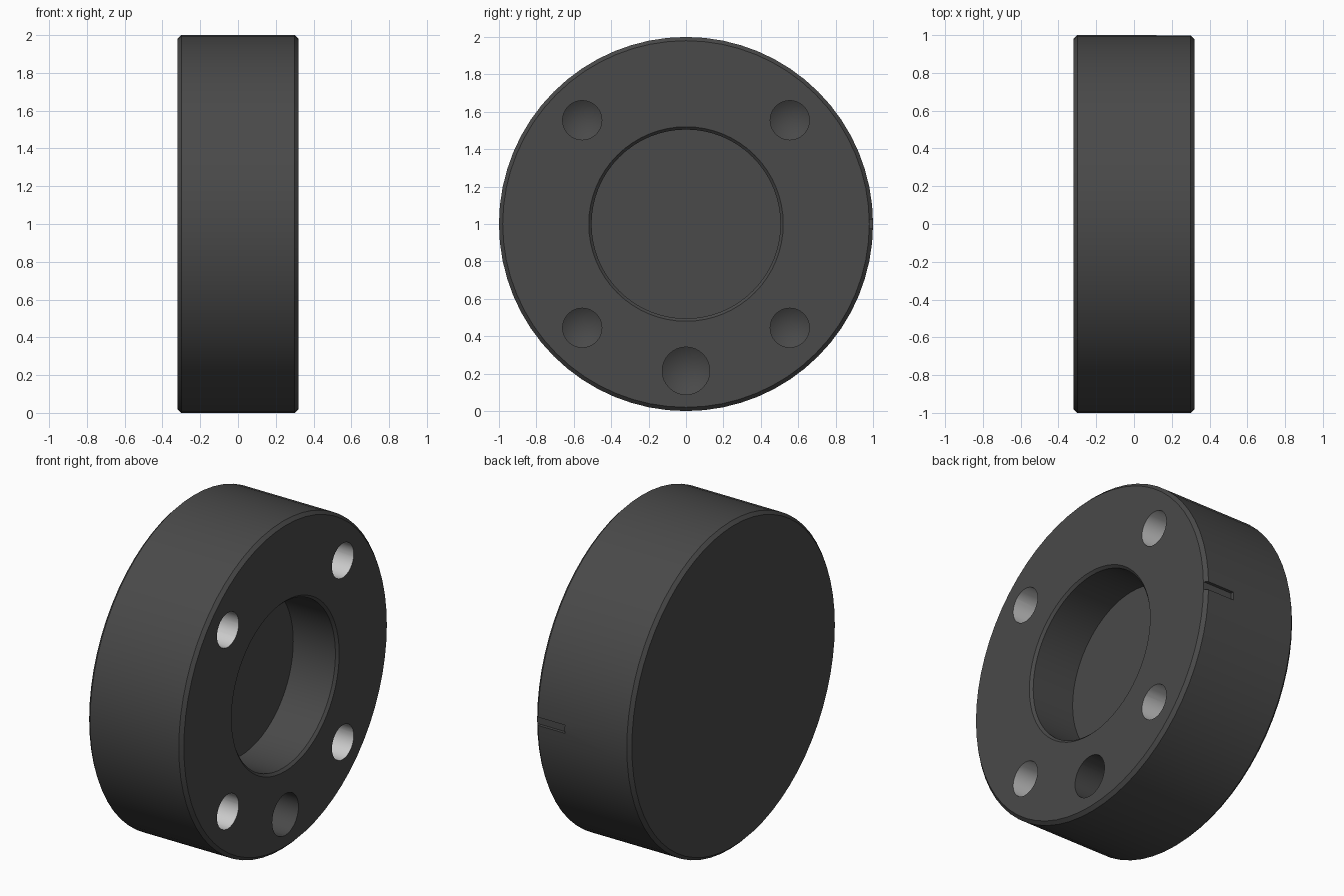
import bpy
import bmesh
from math import pi, radians
from mathutils import Matrix, Vector

if "Cube" in bpy.data.objects:
    bpy.data.objects.remove(bpy.data.objects["Cube"], do_unlink=True)

HALF = 0.32                      # half thickness along x
AXIS = Vector((0, 0, 1))         # centre of the disc


def material(name, value):
    mat = bpy.data.materials.new(name)
    mat.use_nodes = True
    color = (value, value, value, 1)
    mat.diffuse_color = color
    bsdf = mat.node_tree.nodes["Principled BSDF"]
    bsdf.inputs["Base Color"].default_value = color
    bsdf.inputs["Roughness"].default_value = 0.6
    return mat


dark = material("dark grey", 0.067)
light = material("light grey", 0.6)


def lathe(name, profile, centre, steps):
    """Revolve (x, radius) points around an x-parallel line through centre."""
    bm = bmesh.new()
    verts = [bm.verts.new(centre + Vector((x, 0, r))) for x, r in profile]
    edges = [bm.edges.new(pair) for pair in zip(verts, verts[1:])]
    bmesh.ops.spin(bm, geom=verts + edges, cent=centre, axis=(1, 0, 0),
                   angle=2 * pi, steps=steps, use_duplicate=False)
    bmesh.ops.remove_doubles(bm, verts=bm.verts, dist=0.0001)
    bmesh.ops.recalc_face_normals(bm, faces=bm.faces)
    return finish(name, bm)


def finish(name, bm):
    mesh = bpy.data.meshes.new(name)
    bm.to_mesh(mesh)
    bm.free()
    obj = bpy.data.objects.new(name, mesh)
    bpy.context.collection.objects.link(obj)
    for mat in (dark, light):
        mesh.materials.append(mat)
    return obj


def cut(target, cutter):
    cutter.hide_render = True
    bpy.context.view_layer.objects.active = target
    mod = target.modifiers.new("cut", "BOOLEAN")
    mod.operation = "DIFFERENCE"
    mod.solver = "EXACT"
    mod.object = cutter
    bpy.ops.object.modifier_apply(modifier=mod.name)
    bpy.data.objects.remove(cutter, do_unlink=True)


# Chamfered disc with a round recess on the +x face
body = lathe("disc_body", [
    (-HALF, 0), (-HALF, 0.98), (-HALF + 0.02, 1), (HALF - 0.02, 1),
    (HALF, 0.98), (HALF, 0.52), (HALF - 0.015, 0.505), (0.02, 0.505), (0.02, 0),
], AXIS, 64)


# Blind drilled holes with conical ends
def drill(y, z, radius, bottom):
    cutter = lathe("drill_cutter", [
        (HALF + 0.1, 0), (HALF + 0.1, radius), (bottom, radius),
        (bottom - 0.6 * radius, 0)], Vector((0, y, z)), 32)
    cut(body, cutter)


SMALL = 0.105
OFFSET = 0.555
bolts = [(y, 1 + z) for y in (-OFFSET, OFFSET) for z in (-OFFSET, OFFSET)]
for y, z in bolts:
    drill(y, z, SMALL, 0.0)
drill(0, 0.215, 0.127, 0.0)

# Shallow index slot in the rim
bm = bmesh.new()
bmesh.ops.create_cube(bm, size=1, matrix=Matrix.Translation((0.25, 1.03, 1))
                      @ Matrix.Diagonal((0.26, 0.1, 0.05, 1)))
cut(body, finish("slot_cutter", bm))

# Light lining on the straight walls of the four bolt holes
for face in body.data.polygons:
    c = face.center
    near = any((c.y - y) ** 2 + (c.z - z) ** 2 < (SMALL + 0.01) ** 2
               for y, z in bolts)
    face.material_index = int(near and abs(face.normal.x) < 0.1)

bpy.ops.object.select_all(action="DESELECT")
body.select_set(True)
bpy.context.view_layer.objects.active = body
bpy.ops.object.shade_smooth_by_angle(angle=radians(25))
